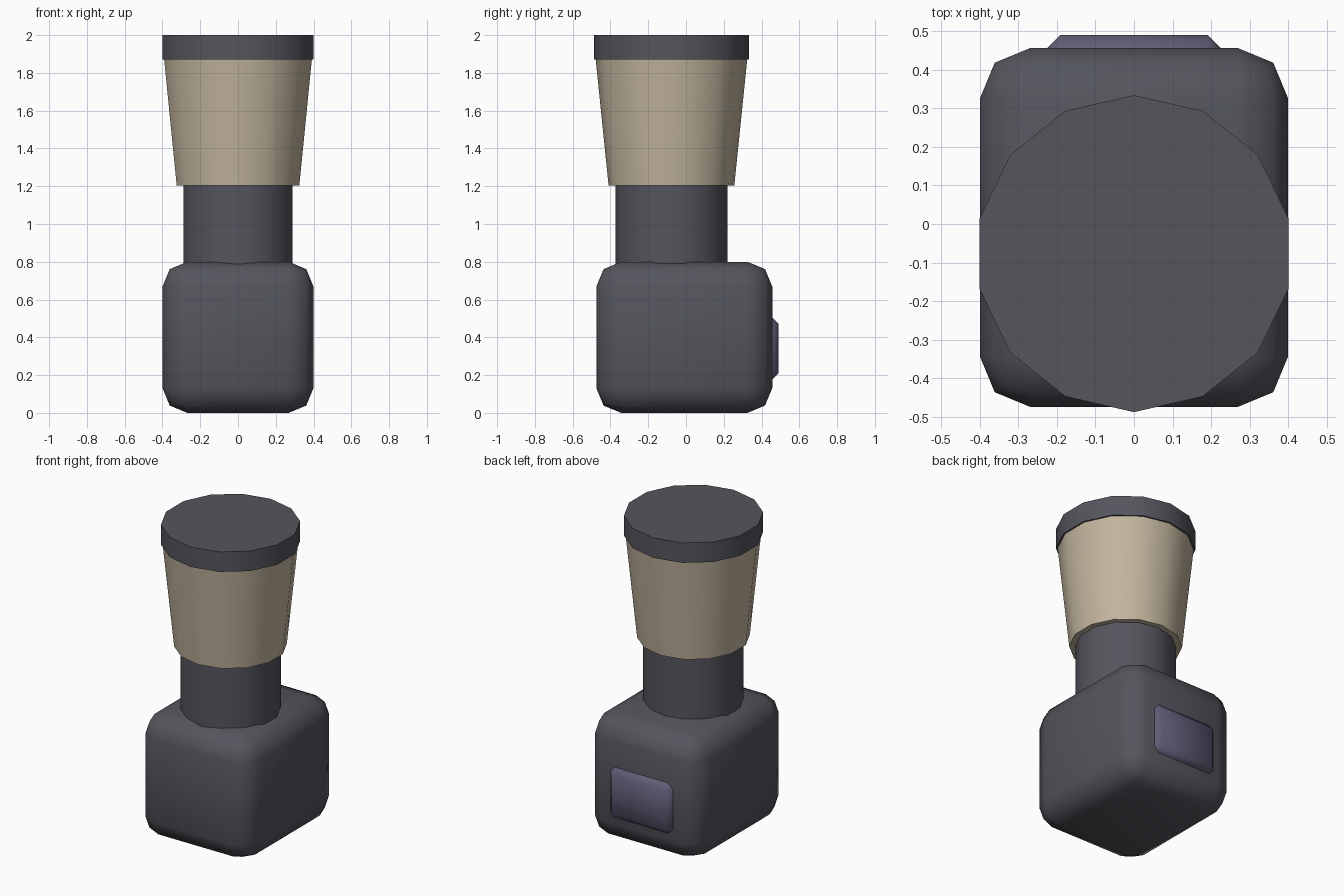
import bpy
from math import pi, radians

if "Cube" in bpy.data.objects:
    bpy.data.objects.remove(bpy.data.objects["Cube"])

SIDES = 14
AXIS_Y = -0.077  # shared centre line of the round parts


def material(name, rgb):
    m = bpy.data.materials.new(name)
    m.diffuse_color = (*rgb, 1)
    m.use_nodes = True
    m.node_tree.nodes["Principled BSDF"].inputs["Base Color"].default_value = m.diffuse_color
    return m


dark = material("dark_plastic", (0.09, 0.09, 0.11))
beige = material("beige_hopper", (0.54, 0.46, 0.34))
violet = material("violet_panel", (0.12, 0.105, 0.18))


def finish(obj, name, mat):
    obj.name = name
    obj.data.materials.append(mat)
    bpy.ops.object.shade_smooth_by_angle(angle=radians(60))


def round_part(name, r_low, r_high, z_low, z_high, mat):
    bpy.ops.mesh.primitive_cone_add(
        vertices=SIDES, radius1=r_low, radius2=r_high, depth=z_high - z_low,
        location=(0, AXIS_Y, (z_low + z_high) / 2))
    finish(bpy.context.object, name, mat)


def rounded_box(name, lo, hi, bevel, segments, mat):
    centre = [(a + b) / 2 for a, b in zip(lo, hi)]
    bpy.ops.mesh.primitive_cube_add(size=1, location=centre)
    obj = bpy.context.object
    obj.scale = [b - a for a, b in zip(lo, hi)]
    bpy.ops.object.transform_apply(location=False, rotation=False, scale=True)
    mod = obj.modifiers.new("Bevel", "BEVEL")
    mod.width = bevel
    mod.segments = segments
    bpy.ops.object.modifier_apply(modifier=mod.name)
    finish(obj, name, mat)


# Base body with soft corners, and the raised panel on its back
rounded_box("base", (-0.4, -0.475, 0), (0.4, 0.457, 0.8), 0.132, 2, dark)
rounded_box("back_panel", (-0.226, 0.40, 0.175), (0.226, 0.49, 0.505), 0.034, 1, violet)

# Round stack: neck, flared hopper, lid
round_part("neck", 0.297, 0.297, 0.78, 1.22, dark)
round_part("hopper", 0.333, 0.402, 1.205, 1.88, beige)
round_part("lid", 0.411, 0.411, 1.87, 2.0, dark)
